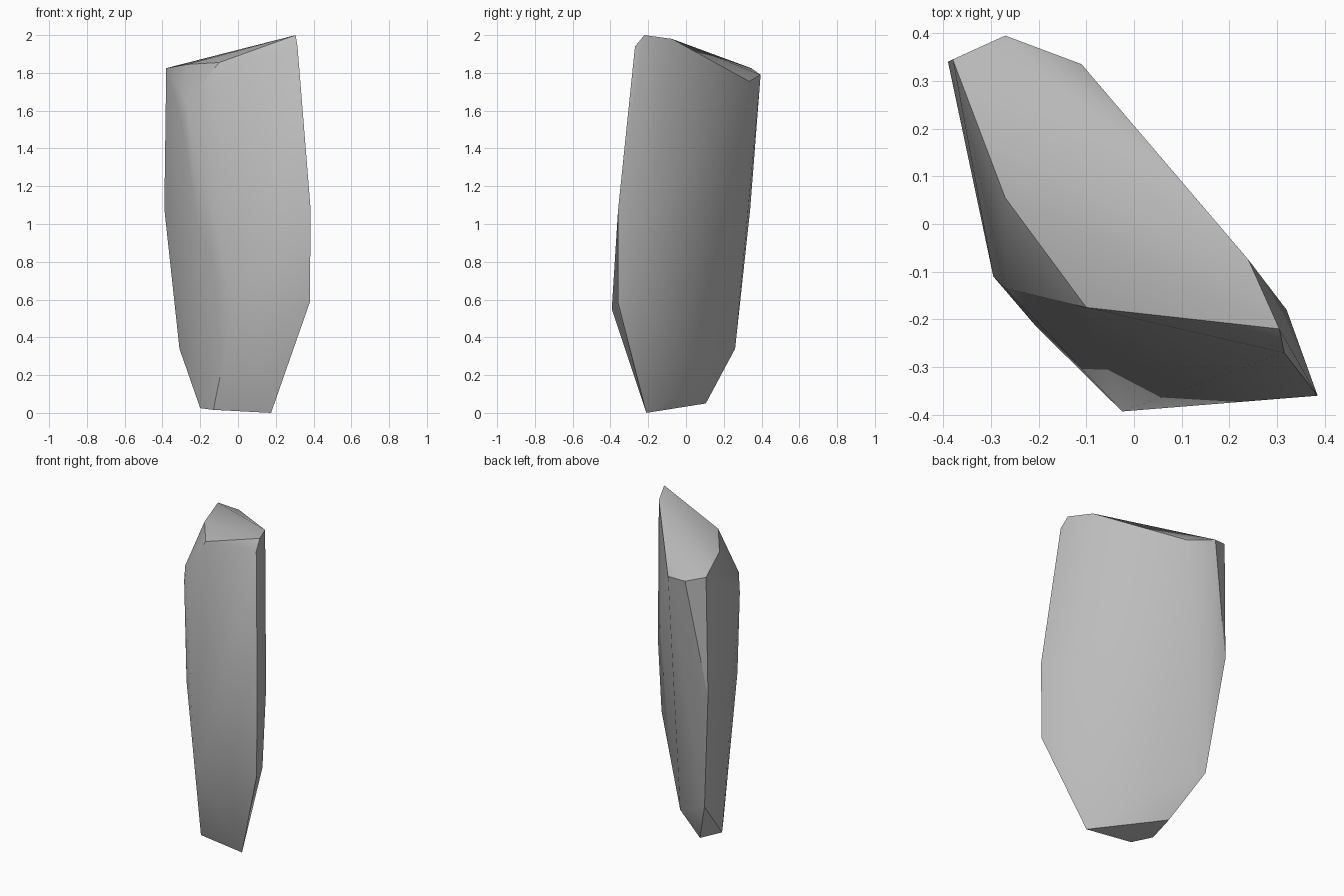
import bpy
import bmesh

# Remove the default cube
cube = bpy.data.objects.get("Cube")
if cube:
    bpy.data.objects.remove(cube, do_unlink=True)


def make_material(name, colour):
    material = bpy.data.materials.new(name)
    material.use_nodes = True
    material.diffuse_color = colour
    shader = material.node_tree.nodes["Principled BSDF"]
    shader.inputs["Base Color"].default_value = colour
    shader.inputs["Roughness"].default_value = 0.9
    return material


# Corner points of the stone, grouped by height
sloped_top = [
    (0.305, -0.22, 2.0), (0.24, -0.075, 1.98), (0.315, -0.27, 1.94),
    (-0.1, -0.175, 1.855), (-0.27, 0.055, 1.845), (-0.38, 0.345, 1.825),
    (-0.27, 0.395, 1.79), (-0.11, 0.335, 1.755),
]
shoulder = [(-0.27, -0.135, 1.645), (-0.295, -0.11, 1.535)]
waist = [
    (0.385, -0.36, 1.07), (0.32, -0.18, 1.05),
    (-0.39, 0.34, 1.08), (-0.205, -0.215, 0.97),
]
lower_body = [
    (0.38, -0.36, 0.585), (0.33, -0.23, 0.58),
    (-0.025, -0.393, 0.55), (-0.31, 0.26, 0.34), (-0.035, 0.107, 0.19),
]
foot = [
    (0.175, -0.21, 0), (-0.17, 0.105, 0.05),
    (-0.2, -0.07, 0.025), (-0.13, -0.18, 0.016),
]


def build_hull(name, points, material):
    """Wrap a faceted convex skin around the points."""
    bm = bmesh.new()
    for point in points:
        bm.verts.new(point)
    hull = bmesh.ops.convex_hull(bm, input=bm.verts)
    spare = {item for key in ("geom_interior", "geom_unused")
             for item in hull[key] if isinstance(item, bmesh.types.BMVert)}
    bmesh.ops.delete(bm, geom=list(spare), context="VERTS")
    bmesh.ops.recalc_face_normals(bm, faces=bm.faces)
    mesh = bpy.data.meshes.new(name)
    bm.to_mesh(mesh)
    bm.free()
    mesh.materials.append(material)
    obj = bpy.data.objects.new(name, mesh)
    bpy.context.collection.objects.link(obj)
    return obj


# Standing stone
stone = build_hull("standing_stone",
                   sloped_top + shoulder + waist + lower_body + foot,
                   make_material("stone grey", (0.5, 0.5, 0.5, 1.0)))

# Soft facets with crisp ridges
bpy.ops.object.select_all(action="DESELECT")
stone.select_set(True)
bpy.context.view_layer.objects.active = stone
bpy.ops.object.shade_smooth_by_angle(angle=0.5236)
